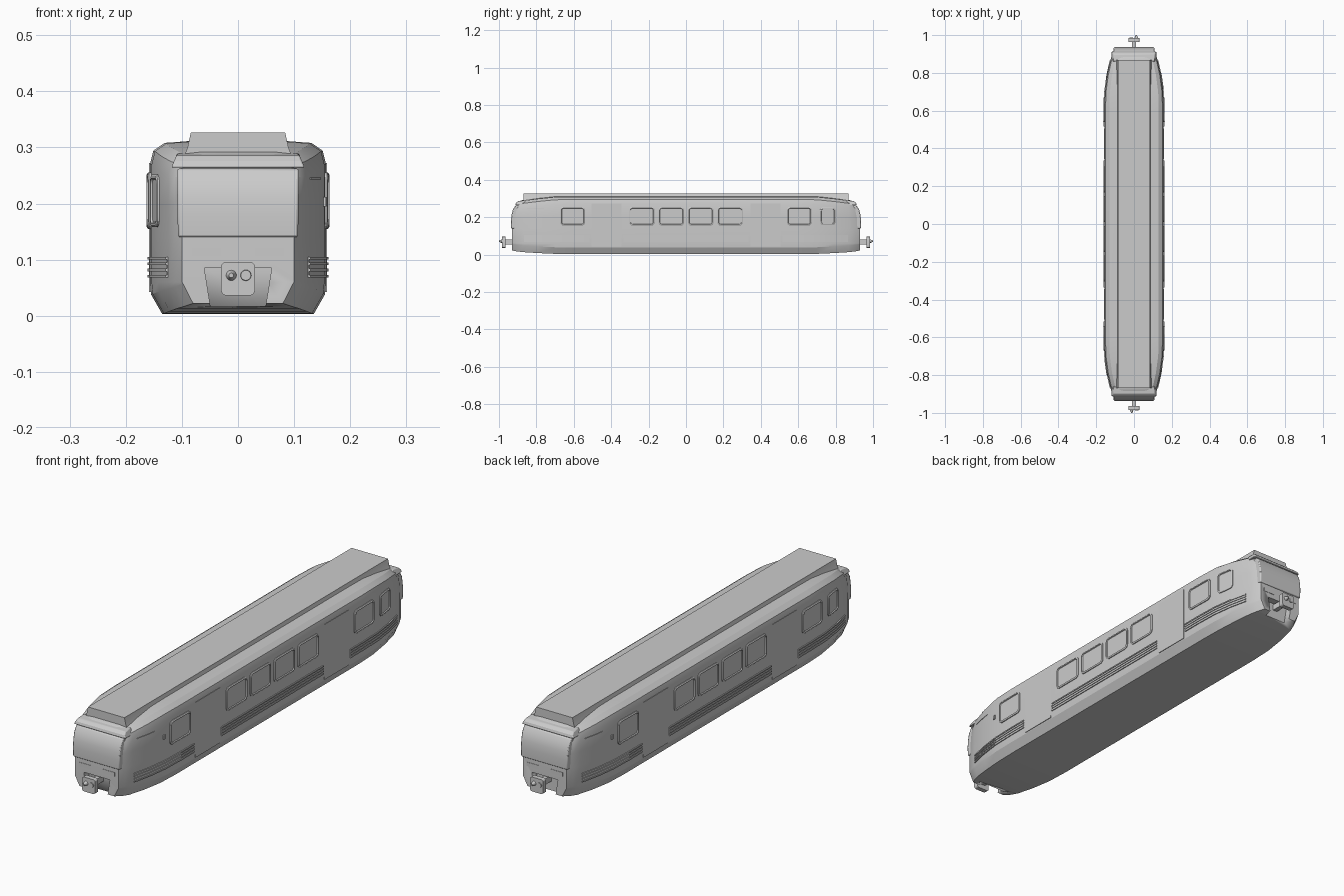
import bpy, bmesh, math
from mathutils import Matrix, Vector

if "Cube" in bpy.data.objects:
    bpy.data.objects.remove(bpy.data.objects["Cube"])

# Half-length stations: y, half width, floor half width, floor z, roof z, nose lean
STATIONS = [(0, .157, .135, .003, .312, 0), (.60, .157, .135, .003, .312, 0),
            (.70, .154, .132, .004, .311, 0), (.79, .142, .122, .008, .302, 0),
            (.87, .124, .108, .013, .292, 0), (.905, .113, .095, .017, .290, .6),
            (.93, .100, .080, .022, .286, 1)]


def interp(table, v):
    for (a, fa), (b, fb) in zip(table, table[1:]):
        if v <= b:
            return fa + (fb - fa) * (v - a) / (b - a)
    return table[-1][1]


def half_width(y):
    return interp([(s[0], s[1]) for s in STATIONS], abs(y))


def finish(bm, name, smooth=True):
    bmesh.ops.recalc_face_normals(bm, faces=bm.faces[:])
    me = bpy.data.meshes.new(name)
    bm.to_mesh(me)
    bm.free()
    ob = bpy.data.objects.new(name, me)
    bpy.context.collection.objects.link(ob)
    if smooth:
        bpy.ops.object.select_all(action='DESELECT')
        ob.select_set(True)
        bpy.context.view_layer.objects.active = ob
        bpy.ops.object.shade_smooth_by_angle(angle=math.radians(22))
    return ob


def loft(name, rings, cap=True):
    bm = bmesh.new()
    rows = [[bm.verts.new(p) for p in r] for r in rings]
    n = len(rows[0])
    for a, b in zip(rows, rows[1:]):
        for i in range(n):
            bm.faces.new((a[i], a[(i + 1) % n], b[(i + 1) % n], b[i]))
    if cap:
        for r in (rows[0], rows[-1]):
            for i in range(n // 2 - 1):      # strips across from left to right
                bm.faces.new((r[i], r[i + 1], r[n - 2 - i], r[n - 1 - i]))
    return finish(bm, name)


def turned(ob, end):
    # end = -1 rotates a +y part to the other end / other side
    if end < 0:
        ob.data.transform(Matrix.Rotation(math.pi, 4, 'Z'))
    return ob


def prism_yz(name, prof, w_lo, w_hi=None, bevel=0):
    # extrude a (y, z) profile across x; width may vary with height
    w_hi = w_hi or w_lo
    z0, z1 = min(p[1] for p in prof), max(p[1] for p in prof)
    bm = bmesh.new()
    sides = [[bm.verts.new((s * (w_lo + (w_hi - w_lo) * (z - z0) / (z1 - z0)), y, z))
              for y, z in prof] for s in (-1, 1)]
    n = len(prof)
    for i in range(n):
        j = (i + 1) % n
        bm.faces.new((sides[0][i], sides[0][j], sides[1][j], sides[1][i]))
    for s in sides:
        bm.faces.new(s)
    ob = finish(bm, name)
    if bevel:
        m = ob.modifiers.new("Bevel", 'BEVEL')
        m.width, m.segments, m.limit_method = bevel, 2, 'ANGLE'
    return ob


def box(name, x0, x1, y0, y1, z0, z1, bevel=0):
    bm = bmesh.new()
    bmesh.ops.create_cube(bm, size=1)
    for v in bm.verts:
        v.co = Vector(((x0 + x1) / 2 + v.co.x * (x1 - x0), (y0 + y1) / 2 + v.co.y * (y1 - y0),
                       (z0 + z1) / 2 + v.co.z * (z1 - z0)))
    if bevel:
        es = [e for e in bm.edges if abs(e.verts[0].co.y - e.verts[1].co.y) > 1e-5]
        bmesh.ops.bevel(bm, geom=es, offset=bevel, segments=4, profile=.5, affect='EDGES')
    return finish(bm, name)


def side_strip(name, y0, y1, z0, z1, inner, outer):
    # box that follows the body side in plan
    ys = sorted({y0, y1} | {s * q[0] for q in STATIONS for s in (-1, 1) if y0 < s * q[0] < y1})
    return loft(name, [[(half_width(y) + o, y, z) for o, z in
                        ((inner, z0), (outer, z0), (outer, z1), (inner, z1))] for y in ys])


def rounded(hy, hz, r, seg=4):
    pts = []
    for k, (sy, sz) in enumerate(((1, 1), (-1, 1), (-1, -1), (1, -1))):
        for i in range(seg + 1):
            a = math.pi / 2 * (k + i / seg)
            pts.append((sy * (hy - r) + r * math.cos(a), sz * (hz - r) + r * math.sin(a)))
    return pts


def window(name, y0, y1, z0, z1, end):
    yc, zc, hy, hz = (y0 + y1) / 2, (z0 + z1) / 2, (y1 - y0) / 2, (z1 - z0) / 2
    slope = math.atan2(half_width(y1) - half_width(y0), y1 - y0)
    place = Matrix.Translation((half_width(yc), yc, zc)) @ Matrix.Rotation(-slope, 4, 'Z')
    # raised frame stepping down to recessed glass
    steps = ((0, -.004), (0, .003), (.003, .005), (.007, .005), (.009, .0012))
    bm = bmesh.new()
    rows = [[bm.verts.new(place @ Vector((x, y, z))) for y, z in
             rounded(hy - d, hz - d, .018 - d)] for d, x in steps]
    n = len(rows[0])
    for a, b in zip(rows, rows[1:]):
        for i in range(n):
            bm.faces.new((a[i], a[(i + 1) % n], b[(i + 1) % n], b[i]))
    bm.faces.new(rows[-1])
    bm.faces.new(rows[0])
    turned(finish(bm, name), end)


# Body shell
def section(s, sgn):
    y, hw, wb, zb, zt, lean = s
    half = [(wb, zb), (hw - .002, zb + .035), (hw, .06), (hw, .14), (hw, .20), (hw, zt - .042),
            (hw - .006, zt - .018), (hw - .026, zt - .004), (hw * .5, zt)]
    bend = [(0, 0), (.19, 0), (.25, .013), (.29, .045)]
    ring = [(x, sgn * (y - lean * interp(bend, z)), z) for x, z in half]
    return ring + [(-x, yy, z) for x, yy, z in reversed(ring)]


body = loft("body_shell", [section(s, -1) for s in reversed(STATIONS)] +
            [section(s, 1) for s in STATIONS[1:]])

# Coupler pockets cut into both noses
for end in (1, -1):
    cut = turned(prism_yz("pocket_cutter", [(.90, -.01), (.96, -.01), (.96, .085), (.90, .085)],
                          .045, .06), end)
    cut.hide_render = True
    cut.hide_set(True)
    m = body.modifiers.new("Pocket", 'BOOLEAN')
    m.object, m.operation, m.solver = cut, 'DIFFERENCE', 'EXACT'

# Raised roof fairing
loft("roof_fairing", [[(w * s, y, z) for w, z, s in
     ((.096, .284, 1), (.090, .300, 1), (.084, .327, 1), (.084, .327, -1), (.090, .300, -1), (.096, .284, -1))]
     for y in (-.868, .868)])

for end in (1, -1):
    # Cab front: windscreen, brow and small lamps
    turned(prism_yz("windscreen", [(.90, .14), (.935, .14), (.936, .18), (.933, .21), (.926, .24),
                                   (.912, .262), (.88, .262)], .107, .109, .004), end)
    turned(prism_yz("windscreen_brow", [(.86, .264), (.913, .264), (.909, .276), (.898, .286),
                                        (.86, .290)], .119, .108, .003), end)
    for s in (-1, 1):
        turned(box("nose_lamp", s * .056 - .027, s * .056 + .027, .92, .9315, .106, .122), end)
    # Coupler
    turned(box("coupler_shaft", -.010, .010, .89, .967, .055, .080), end)
    turned(box("coupler_head", -.030, .030, .964, .984, .036, .096, .009), end)
    for x, r2, tip, nm in ((.012, .004, 1.0, "coupler_cone"), (-.014, .009, .988, "coupler_socket")):
        bm = bmesh.new()
        bmesh.ops.create_cone(bm, cap_ends=True, segments=20, radius1=.0105, radius2=r2, depth=tip - .98,
                              matrix=Matrix.Translation((x, (tip + .98) / 2, .072)) @
                              Matrix.Rotation(-math.pi / 2, 4, 'X'))
        turned(finish(bm, nm), end)

    # Side windows
    for i in range(4):
        y = -.2355 + i * .157
        window("saloon_window", y - .069, y + .069, .155, .255, end)
    for y in (-.606, .606):
        window("end_window", y - .067, y + .067, .155, .255, end)
    window("cab_side_window", .715, .80, .158, .252, end)

    # Side doors
    for y in (-.425, .425):
        turned(side_strip("side_door", y - .08, y + .08, .042, .272, -.004, .0012), end)

    # Louvred vents along the lower sides
    for y0, y1 in ((-.865, -.515), (-.335, .335), (.515, .865)):
        turned(side_strip("vent_back", y0, y1, .068, .104, -.004, .001), end)
        for z in (.068, .079, .090, .100):
            turned(side_strip("vent_slat", y0, y1, z, z + .005, -.003, .004), end)

    # Cab handle and grab rail
    turned(side_strip("cab_handle", -.712, -.702, .195, .212, -.002, .004), end)
    turned(side_strip("cab_rail", -.85, -.76, .243, .246, -.002, .002), end)
